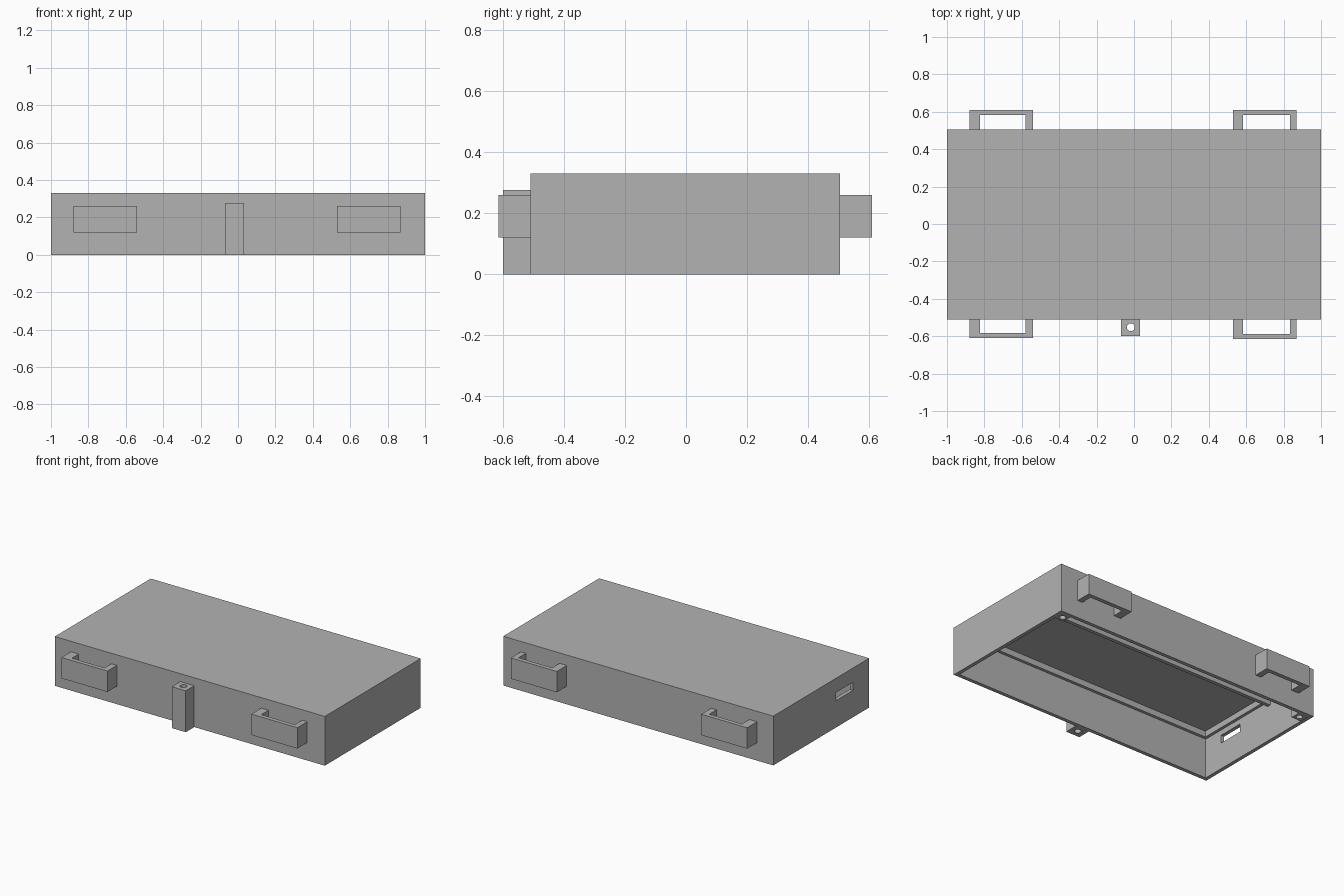
import bpy
import bmesh
from mathutils import Matrix, Vector

if "Cube" in bpy.data.objects:
    bpy.data.objects.remove(bpy.data.objects["Cube"], do_unlink=True)

grey = bpy.data.materials.new("plain_grey")
grey.use_nodes = True
COLOUR = (0.45, 0.45, 0.45, 1)
grey.diffuse_color = COLOUR
grey.node_tree.nodes["Principled BSDF"].inputs["Base Color"].default_value = COLOUR


def make(name, bm):
    mesh = bpy.data.meshes.new(name)
    bm.to_mesh(mesh)
    bm.free()
    mesh.materials.append(grey)
    obj = bpy.data.objects.new(name, mesh)
    bpy.context.collection.objects.link(obj)
    return obj


def box(name, x, y, z):
    """Box from (low, high) pairs."""
    lo, hi = Vector((x[0], y[0], z[0])), Vector((x[1], y[1], z[1]))
    bm = bmesh.new()
    bmesh.ops.create_cube(bm, size=1, matrix=Matrix.Translation((lo + hi) / 2)
                          @ Matrix.Diagonal((*(hi - lo), 1)))
    return make(name, bm)


def rod(name, x, y, radius, z):
    bm = bmesh.new()
    bmesh.ops.create_cone(bm, cap_ends=True, segments=24, radius1=radius, radius2=radius,
                          depth=z[1] - z[0],
                          matrix=Matrix.Translation((x, y, (z[0] + z[1]) / 2)))
    return make(name, bm)


def cut(obj, cutter):
    """Subtract the cutter, then discard it."""
    mod = obj.modifiers.new("cut", 'BOOLEAN')
    mod.operation, mod.solver, mod.object = 'DIFFERENCE', 'EXACT', cutter
    cutter.hide_render = True
    bpy.context.view_layer.objects.active = obj
    bpy.ops.object.modifier_apply(modifier=mod.name)
    bpy.data.objects.remove(cutter, do_unlink=True)


FRONT, BACK, TOP, WALL = -0.51, 0.505, 0.33, 0.025
IN_X, IN_FRONT, IN_BACK, CEIL = 1 - WALL, FRONT + WALL, BACK - WALL, TOP - 0.02

# Open-bottomed shell with a slot through one end
shell = box("housing_shell", (-1, 1), (FRONT, BACK), (0, TOP))
cut(shell, box("cavity", (-IN_X, IN_X), (IN_FRONT, IN_BACK), (-0.1, CEIL)))
cut(shell, box("slot", (-1.1, -0.9), (-0.34, -0.16), (0.18, 0.234)))

# Ribs below the ceiling
box("front_rib", (-IN_X, IN_X), (IN_FRONT, IN_FRONT + 0.02), (0.27, CEIL))
box("cross_rib", (-IN_X, IN_X), (0.10, 0.125), (0.24, CEIL))
for side, name in ((-1, "right_rib"), (1, "left_rib")):
    box(name, sorted((side * IN_X, side * (IN_X - 0.02))), (IN_FRONT, 0.10), (0.27, CEIL))

# Screw bosses in the back corners
for side, name in ((-1, "right_boss"), (1, "left_boss")):
    boss = box(name, sorted((side * IN_X, side * (IN_X - 0.07))),
               (IN_BACK - 0.07, IN_BACK), (0.002, CEIL))
    cut(boss, rod("boss_hole", side * (IN_X - 0.037), IN_BACK - 0.037, 0.02, (-0.1, 0.2)))

# U-shaped grips on the front and back
for x0, x1, leg0, leg1, hand in ((-0.88, -0.54, 0.057, 0.04, "right"),
                                 (0.53, 0.87, 0.053, 0.037, "left")):
    for wall, way, end in ((FRONT, -1, "front"), (BACK, 1, "back")):
        reach = 0.1 if (hand, end) == ("right", "front") else 0.105
        grip = box(f"{end}_{hand}_handle", (x0, x1),
                   sorted((wall, wall + way * reach)), (0.12, 0.26))
        cut(grip, box("grip_gap", (x0 + leg0, x1 - leg1),
                      sorted((wall - way * 0.1, wall + way * (reach - 0.028))), (0, 0.4)))

# Latch post with a vertical hole
post = box("latch_post", (-0.07, 0.033), (-0.6, FRONT), (0, 0.277))
cut(post, rod("post_hole", -0.017, -0.552, 0.021, (-0.1, 0.4)))
